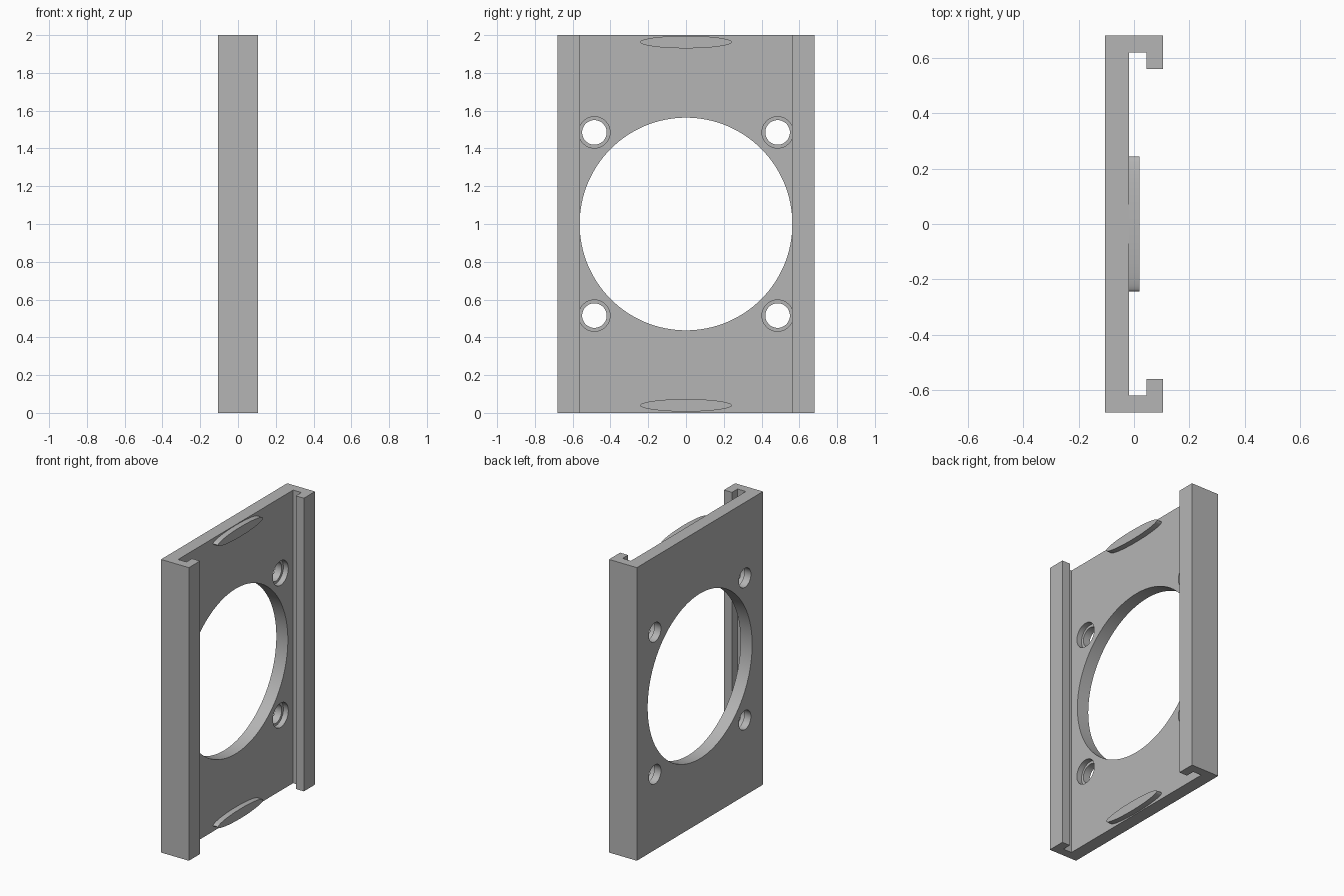
import bpy, bmesh, math
from mathutils import Matrix

cube = bpy.data.objects.get("Cube")
if cube:
    bpy.data.objects.remove(cube, do_unlink=True)

grey = bpy.data.materials.new("plain grey")
grey.use_nodes = True
colour = (0.46, 0.46, 0.46, 1)
grey.diffuse_color = colour
grey.node_tree.nodes["Principled BSDF"].inputs["Base Color"].default_value = colour

BACK, FLOOR, LIP, FRONT = -0.105, -0.018, 0.045, 0.105
OUTER, WALL, INNER = 0.68, 0.62, 0.56
HEIGHT = 2.0


def add_object(name, bm):
    bmesh.ops.recalc_face_normals(bm, faces=bm.faces)
    mesh = bpy.data.meshes.new(name)
    bm.to_mesh(mesh)
    bm.free()
    mesh.materials.append(grey)
    obj = bpy.data.objects.new(name, mesh)
    bpy.context.collection.objects.link(obj)
    return obj


def select_only(obj):
    bpy.ops.object.select_all(action="DESELECT")
    obj.select_set(True)
    bpy.context.view_layer.objects.active = obj


def disc(name, x0, x1, y, z, ry, rz, sides=64):
    """Elliptical cylinder lying along x."""
    bm = bmesh.new()
    bmesh.ops.create_cone(bm, cap_ends=True, segments=sides,
                          radius1=1, radius2=1, depth=1)
    place = (Matrix.Translation(((x0 + x1) / 2, y, z))
             @ Matrix.Diagonal((x1 - x0, ry, rz, 1))
             @ Matrix.Rotation(math.pi / 2, 4, "Y"))
    bmesh.ops.transform(bm, matrix=place, verts=bm.verts)
    return add_object(name, bm)


# Backplate with two hooked side rails, extruded upward from one profile
half = [(BACK, OUTER), (FRONT, OUTER), (FRONT, INNER),
        (LIP, INNER), (LIP, WALL), (FLOOR, WALL)]
profile = half + [(x, -y) for x, y in reversed(half)]
bm = bmesh.new()
base = bm.faces.new([bm.verts.new((x, y, 0)) for x, y in profile])
extruded = bmesh.ops.extrude_face_region(bm, geom=[base])
bmesh.ops.translate(bm, vec=(0, 0, HEIGHT),
                    verts=[v for v in extruded["geom"] if isinstance(v, bmesh.types.BMVert)])
plate = add_object("railed_plate", bm)

# Large opening and four counterbored screw holes
cutters = [disc("opening_cutter", -0.2, 0.03, 0, 1, 0.563, 0.563, 128)]
for y in (-0.485, 0.485):
    for z in (0.515, 1.485):
        cutters.append(disc("screw_cutter", -0.2, 0.0, y, z, 0.065, 0.065, 48))
        cutters.append(disc("counterbore_cutter", -0.055, 0.03, y, z, 0.083, 0.083, 48))

select_only(plate)
for cutter in cutters:
    cutter.hide_render = True
    mod = plate.modifiers.new("cut", "BOOLEAN")
    mod.operation = "DIFFERENCE"
    mod.solver = "EXACT"
    mod.object = cutter
    bpy.ops.object.modifier_apply(modifier=mod.name)
for cutter in cutters:
    bpy.data.objects.remove(cutter, do_unlink=True)

# Flat oval retaining bumps near both ends
bumps = [disc(name, FLOOR - 0.01, 0.02, 0, z, 0.243, 0.033)
         for name, z in (("lower_bump", 0.04), ("upper_bump", 1.963))]

for obj in [plate] + bumps:
    select_only(obj)
    bpy.ops.object.shade_smooth_by_angle(angle=math.radians(30))
